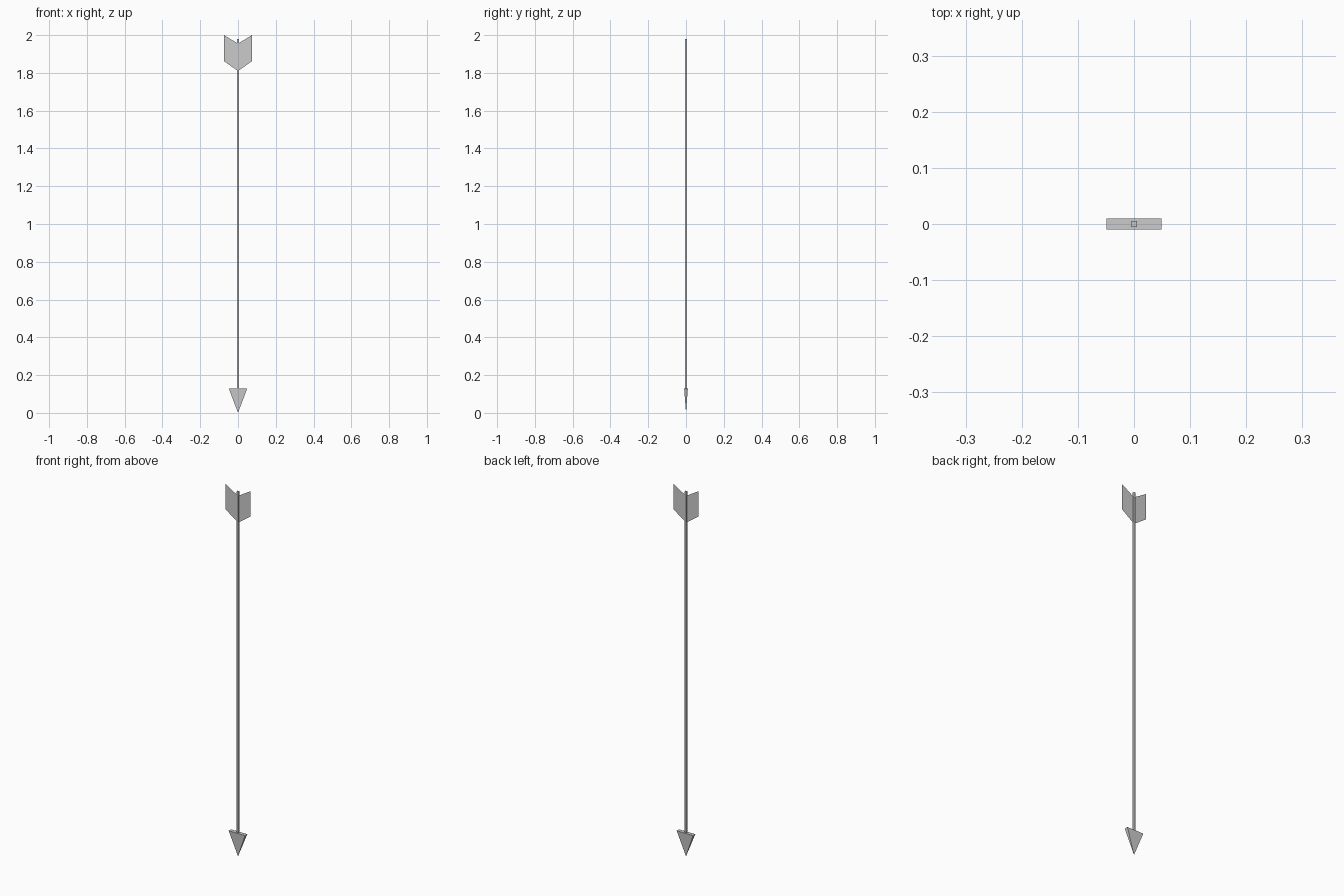
import bpy

if "Cube" in bpy.data.objects:
    bpy.data.objects.remove(bpy.data.objects["Cube"])


def make(name, verts, faces):
    mesh = bpy.data.meshes.new(name)
    mesh.from_pydata(verts, [], faces)
    obj = bpy.data.objects.new(name, mesh)
    bpy.context.collection.objects.link(obj)
    return obj


def rect(hx, hy, z):
    return [(-hx, -hy, z), (hx, -hy, z), (hx, hy, z), (-hx, hy, z)]


# Square shaft
sides = [(i, (i + 1) % 4, (i + 1) % 4 + 4, i + 4) for i in range(4)]
make("shaft", rect(0.005, 0.005, 0.12) + rect(0.005, 0.005, 1.98),
     sides + [(3, 2, 1, 0), (4, 5, 6, 7)])

# Flat four-sided arrowhead, tip down
make("arrowhead", rect(0.049, 0.01, 0.13) + [(0, 0, 0)],
     [(0, 1, 2, 3)] + [((i + 1) % 4, i, 4) for i in range(4)])

# Paper-thin feather vane, mirrored to the other side
vane = make("feather_vanes",
            [(0, 0, 1.81), (0.074, 0, 1.862), (0.074, 0, 2.0), (0, 0, 1.955)],
            [(0, 1, 2, 3)])
mirror = vane.modifiers.new("Mirror", 'MIRROR')
mirror.use_axis = (True, False, False)
